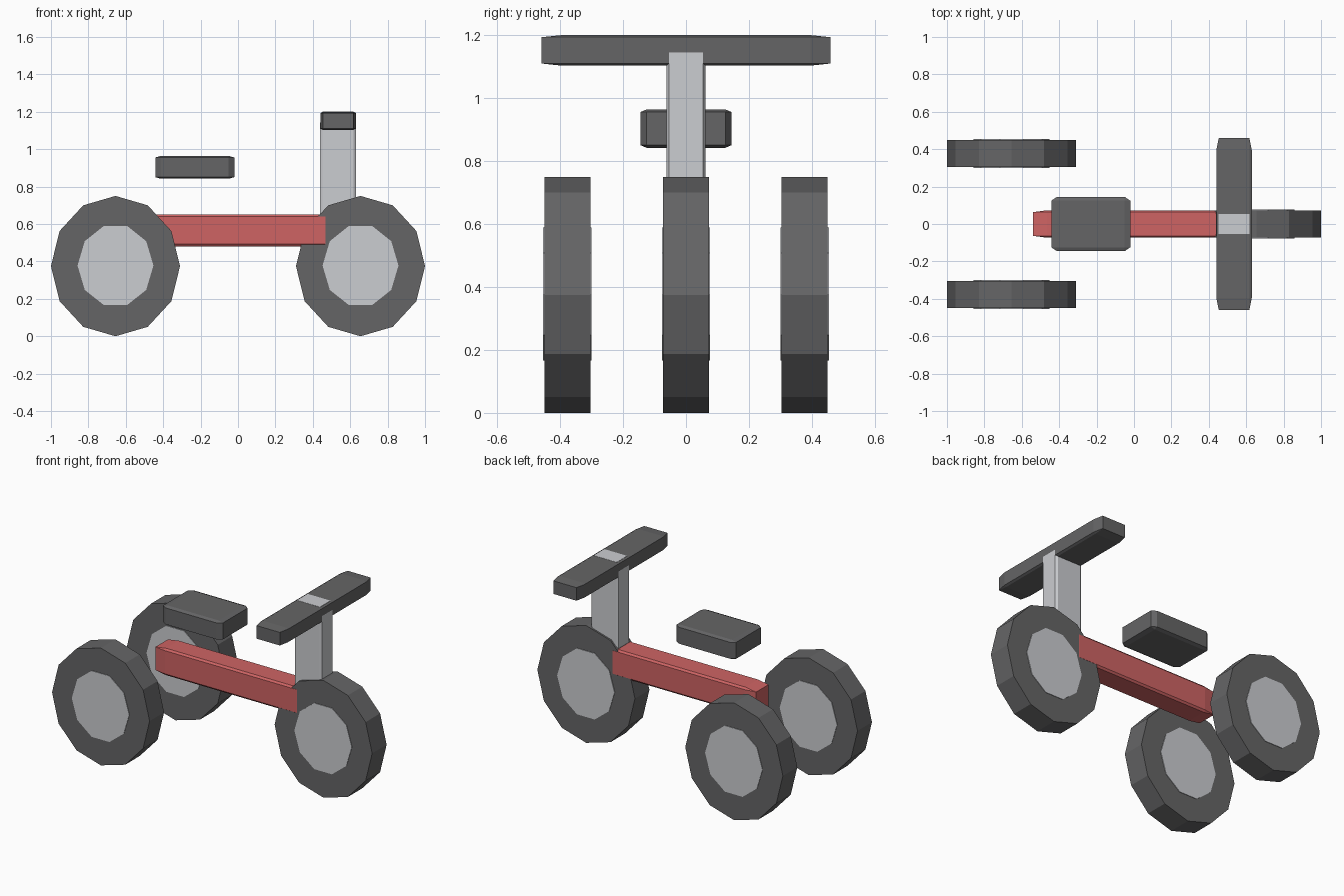
import bpy
import bmesh
from math import cos, sin, tau

cube = bpy.data.objects.get("Cube")
if cube:
    bpy.data.objects.remove(cube, do_unlink=True)


def make_material(name, rgb):
    mat = bpy.data.materials.new(name)
    mat.use_nodes = True
    color = (*rgb, 1.0)
    mat.diffuse_color = color
    mat.node_tree.nodes["Principled BSDF"].inputs["Base Color"].default_value = color
    return mat


RUBBER = make_material("dark grey", (0.13, 0.13, 0.133))
METAL = make_material("light grey", (0.6, 0.61, 0.635))
RED = make_material("red", (0.62, 0.127, 0.127))


def finish(bm, name, mat):
    bmesh.ops.recalc_face_normals(bm, faces=bm.faces)
    mesh = bpy.data.meshes.new(name)
    bm.to_mesh(mesh)
    bm.free()
    mesh.materials.append(mat)
    obj = bpy.data.objects.new(name, mesh)
    bpy.context.collection.objects.link(obj)
    return obj


def chamfered_box(name, low, high, mat):
    """Unit cube with chamfered edges, stretched so the chamfers follow the proportions."""
    bm = bmesh.new()
    bmesh.ops.create_cube(bm, size=1)
    bmesh.ops.bevel(bm, geom=bm.edges[:], offset=0.07, segments=1, affect='EDGES')
    obj = finish(bm, name, mat)
    obj.scale = [h - l for l, h in zip(low, high)]
    obj.location = [(h + l) / 2 for l, h in zip(low, high)]
    return obj


def disc(name, center, rx, rz, half, sides, mat):
    """Slightly oval prism with its axis along y."""
    bm = bmesh.new()
    ring = [bm.verts.new((rx * cos(tau * i / sides), -half, rz * sin(tau * i / sides)))
            for i in range(sides)]
    face = bm.faces.new(ring)
    grown = bmesh.ops.extrude_face_region(bm, geom=[face], use_keep_orig=True)
    moved = [v for v in grown["geom"] if isinstance(v, bmesh.types.BMVert)]
    bmesh.ops.translate(bm, verts=moved, vec=(0, 2 * half, 0))
    finish(bm, name, mat).location = center


# Wheels: tyre with a hub standing slightly proud on both sides
for label, x, y in (("front", 0.655, 0), ("rear_left", -0.655, 0.377),
                    ("rear_right", -0.655, -0.377)):
    center = (x, y, 0.375)
    disc(label + "_tyre", center, 0.345, 0.375, 0.073, 12, RUBBER)
    disc(label + "_hub", (x, y, 0.378), 0.203, 0.222, 0.0765, 10, METAL)

# Frame beam, seat, steering post and handlebar
chamfered_box("frame_beam", (-0.54, -0.0735, 0.48), (0.54, 0.0735, 0.652), RED)
chamfered_box("seat", (-0.442, -0.145, 0.842), (-0.02, 0.145, 0.964), RUBBER)
chamfered_box("steering_post", (0.4395, -0.062, 0.37), (0.6305, 0.062, 1.201), METAL)
chamfered_box("handlebar", (0.44, -0.459, 1.103), (0.63, 0.459, 1.2), RUBBER)
